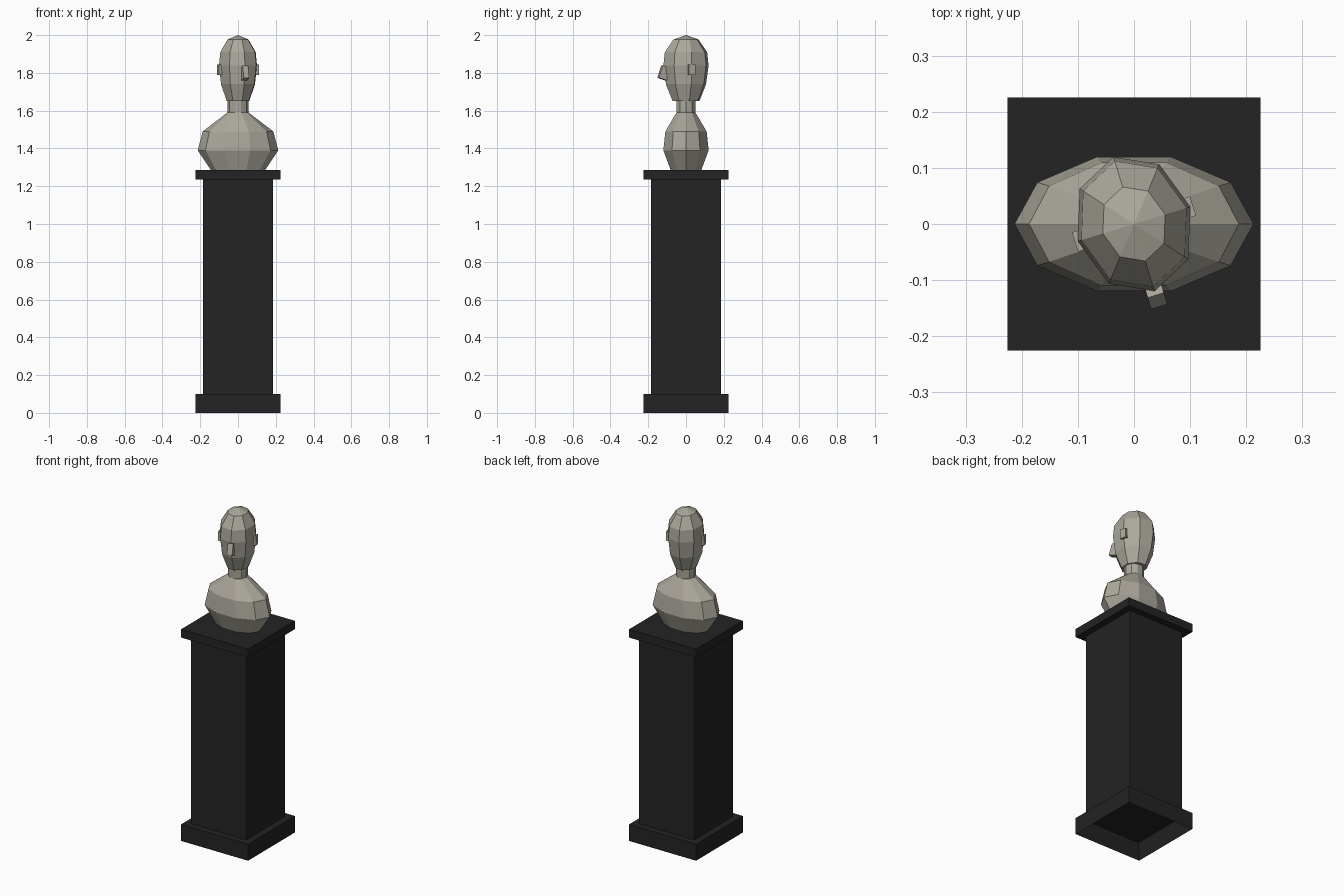
import bpy, bmesh, math
from mathutils import Matrix

cube = bpy.data.objects.get("Cube")
if cube:
    bpy.data.objects.remove(cube)


def material(name, rgb):
    m = bpy.data.materials.new(name)
    m.use_nodes = True
    m.diffuse_color = (*rgb, 1)
    m.node_tree.nodes["Principled BSDF"].inputs["Base Color"].default_value = (*rgb, 1)
    return m


black = material("black_paint", (0.017, 0.017, 0.017))
stone = material("warm_grey_stone", (0.41, 0.39, 0.335))


def finish(name, bm, mat, yaw=0):
    bmesh.ops.recalc_face_normals(bm, faces=bm.faces)
    bm.transform(Matrix.Rotation(yaw, 4, "Z"))
    mesh = bpy.data.meshes.new(name)
    bm.to_mesh(mesh)
    bm.free()
    mesh.materials.append(mat)
    ob = bpy.data.objects.new(name, mesh)
    bpy.context.collection.objects.link(ob)
    return ob


def box(name, size, centre, mat, tilt=0, yaw=0, recess=None):
    bm = bmesh.new()
    bmesh.ops.create_cube(bm, size=1)
    bm.transform(Matrix.Translation(centre) @ Matrix.Rotation(tilt, 4, "X")
                 @ Matrix.Diagonal((*size, 1)))
    if recess:
        # hollow out the underside: (rim width, depth)
        bm.normal_update()
        under = min(bm.faces, key=lambda f: f.calc_center_median().z)
        bmesh.ops.inset_region(bm, faces=[under], thickness=recess[0])
        bmesh.ops.translate(bm, verts=under.verts, vec=(0, 0, recess[1]))
    return finish(name, bm, mat, yaw)


def loft(name, sides, rings, mat, yaw=0, apex=None):
    """Stack of elliptical rings (z, x radius, y radius), closed at both ends."""
    bm = bmesh.new()
    loops = []
    for z, rx, ry in rings:
        angles = [math.tau * i / sides for i in range(sides)]
        loops.append([bm.verts.new((rx * math.cos(a), ry * math.sin(a), z)) for a in angles])
    for low, high in zip(loops, loops[1:]):
        for i in range(sides):
            j = (i + 1) % sides
            bm.faces.new((low[i], low[j], high[j], high[i]))
    bm.faces.new(loops[0][::-1])
    top = loops[-1]
    if apex:
        tip = bm.verts.new((0, 0, apex))
        for i in range(sides):
            bm.faces.new((top[i], top[(i + 1) % sides], tip))
    else:
        bm.faces.new(top)
    return finish(name, bm, mat, yaw)


# Pedestal
box("pedestal_base", (0.45, 0.45, 0.10), (0, 0, 0.05), black, recess=(0.04, 0.09))
box("pedestal_shaft", (0.37, 0.37, 1.14), (0, 0, 0.67), black)
box("pedestal_cap", (0.45, 0.45, 0.05), (0, 0, 1.26), black)

# Shoulders and neck
loft("shoulders", 10, [(1.285, 0.143, 0.085), (1.39, 0.213, 0.126),
                       (1.49, 0.187, 0.115), (1.59, 0.056, 0.053)], stone)
loft("neck", 10, [(1.58, 0.055, 0.052), (1.67, 0.055, 0.052)], stone)

# Head, turned slightly to its left
turn = math.radians(17)
loft("head", 8, [(1.65, 0.062, 0.074), (1.74, 0.094, 0.111), (1.84, 0.105, 0.125),
                 (1.91, 0.098, 0.117), (1.977, 0.058, 0.069)], stone, turn, apex=2.0)
box("nose", (0.03, 0.045, 0.069), (0, -0.122, 1.80), stone, math.radians(-18), turn)
for side, x in (("left", 1), ("right", -1)):
    box(side + "_ear", (0.03, 0.036, 0.055), (x * 0.095, 0, 1.817), stone, 0, turn)
